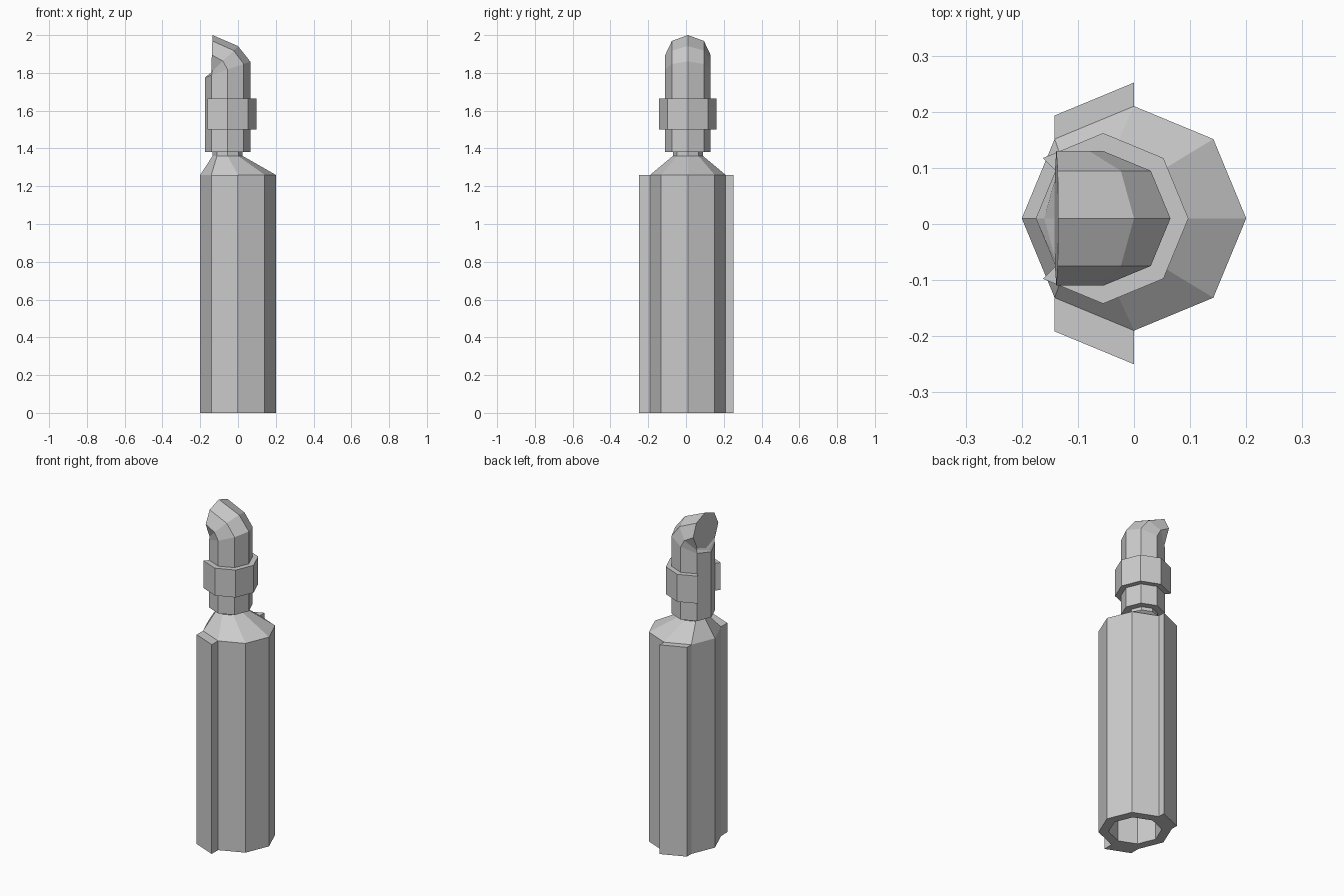
import bpy, bmesh
from math import sin, cos, pi, radians

if "Cube" in bpy.data.objects:
    bpy.data.objects.remove(bpy.data.objects["Cube"])

CY = 0.01    # shared y centre of all the tubes
NX = -0.055  # x centre of neck and nozzle


def finish(bm, name):
    bmesh.ops.recalc_face_normals(bm, faces=bm.faces)
    me = bpy.data.meshes.new(name)
    bm.to_mesh(me)
    bm.free()
    ob = bpy.data.objects.new(name, me)
    bpy.context.collection.objects.link(ob)
    return ob


def ring(x, z, r):
    return octagon((x + r, z), (x - r, z), r)


def octagon(a, b, ry):
    """Tilted octagon: a and b are its (x, z) ends, ry its half width in y."""
    pts = []
    for i in range(8):
        t = i * pi / 4
        k = (1 - cos(t)) / 2
        pts.append((a[0] + (b[0] - a[0]) * k, CY + ry * sin(t), a[1] + (b[1] - a[1]) * k))
    return pts


def loft(name, sections, closed=True):
    """Skin equal-length sections and cap both ends."""
    bm = bmesh.new()
    rows = [[bm.verts.new(p) for p in s] for s in sections]
    for lo, hi in zip(rows, rows[1:]):
        for i in range(len(lo)):
            j = (i + 1) % len(lo)
            bm.faces.new((lo[i], lo[j], hi[j], hi[i]))
    bm.faces.new(rows[0][::-1])
    bm.faces.new(rows[-1])
    return finish(bm, name)


# hollow handle with sloped shoulder and short neck
loft("handle", [ring(0, 1.24, 0.145), ring(0, 0, 0.145), ring(0, 0, 0.2),
                ring(0, 1.26, 0.2), ring(NX, 1.36, 0.08), ring(NX, 1.385, 0.08)])

# raised side ribs on one facet each, front and back
c = 0.2 * cos(pi / 4)
for side, name, depth in ((1, "rib_back", 0.042), (-1, "rib_front", 0.06)):
    y0, y1 = CY + side * 0.2, CY + side * c
    plan = [(0, y0), (0, y0 + side * depth), (-c, y1 + side * depth), (-c, y1)]
    loft(name, [[(x, y, z) for x, y in plan] for z in (0, 1.26)])

# bent nozzle: straight tube, then an elbow turning towards -x
loft("nozzle", [ring(NX, 1.38, 0.12),
                octagon((0.065, 1.86), (-0.175, 1.775), 0.12),
                octagon((0.0, 1.942), (-0.16, 1.783), 0.12),
                octagon((-0.135, 2.0), (-0.142, 1.79), 0.12)])

# open collar: clip around the tube with a gap at -x
sections = []
for i in range(-3, 4):
    t = radians(45 * i)
    sections.append([(NX + r * cos(t), CY + r * sin(t), z)
                     for r, z in ((0.12, 1.5), (0.152, 1.5), (0.152, 1.665), (0.12, 1.665))])
loft("collar", sections)
